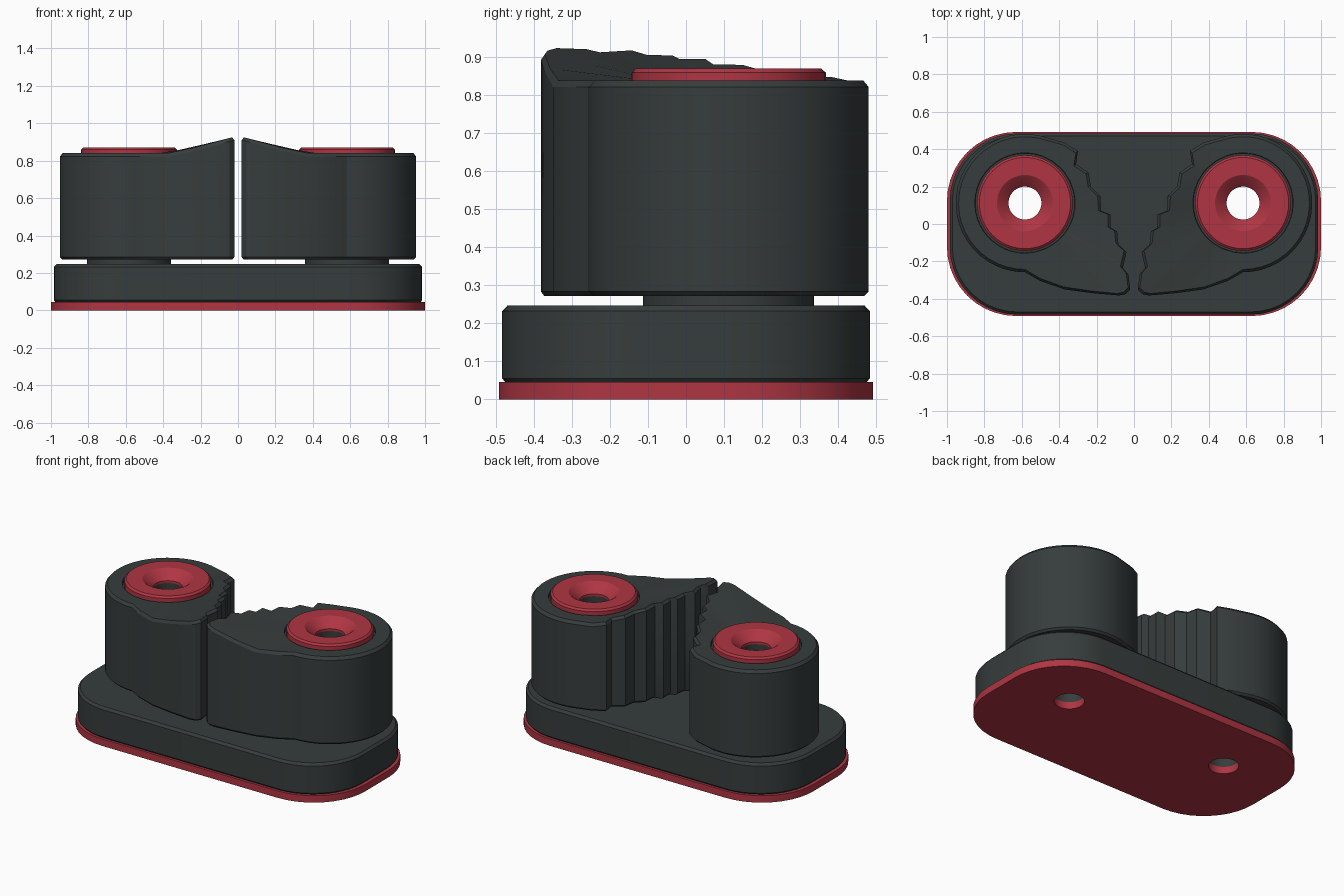
import bpy
import bmesh
from math import sin, cos, pi, radians, atan2, hypot

cube = bpy.data.objects.get("Cube")
if cube:
    bpy.data.objects.remove(cube, do_unlink=True)

PIVOT_X, PIVOT_Y = 0.583, 0.112
HOLE = 0.088


def material(name, rgb):
    m = bpy.data.materials.new(name)
    m.use_nodes = True
    m.diffuse_color = (*rgb, 1)
    m.node_tree.nodes["Principled BSDF"].inputs["Base Color"].default_value = (*rgb, 1)
    return m


dark = material("charcoal", (0.037, 0.046, 0.045))
red = material("crimson", (0.43, 0.036, 0.055))


def loft(name, rings, mat, torus=False):
    """Skin a stack of equal-length rings; cap the ends or join last to first."""
    bm = bmesh.new()
    loops = [[bm.verts.new(p) for p in ring] for ring in rings]
    pairs = list(zip(loops, loops[1:]))
    if torus:
        pairs.append((loops[-1], loops[0]))
    else:
        bm.faces.new(loops[0])
        bm.faces.new(loops[-1])
    n = len(loops[0])
    for a, b in pairs:
        for i in range(n):
            j = (i + 1) % n
            bm.faces.new((a[i], a[j], b[j], b[i]))
    bmesh.ops.recalc_face_normals(bm, faces=bm.faces[:])
    mesh = bpy.data.meshes.new(name)
    bm.to_mesh(mesh)
    bm.free()
    mesh.materials.append(mat)
    ob = bpy.data.objects.new(name, mesh)
    bpy.context.collection.objects.link(ob)
    return ob


def select_only(ob):
    bpy.ops.object.select_all(action='DESELECT')
    ob.select_set(True)
    bpy.context.view_layer.objects.active = ob


def smooth(ob):
    select_only(ob)
    bpy.ops.object.shade_smooth_by_angle(angle=radians(25))


def circle(cx, cy, r, z, n=48):
    return [(cx + r * cos(2 * pi * i / n), cy + r * sin(2 * pi * i / n), z) for i in range(n)]


def rounded_rect(hx, hy, r, z, steps=10):
    pts = []
    for k, (sx, sy) in enumerate(((1, 1), (-1, 1), (-1, -1), (1, -1))):
        for i in range(steps + 1):
            a = pi / 2 * (k + i / steps)
            pts.append((sx * (hx - r) + r * cos(a), sy * (hy - r) + r * sin(a), z))
    return pts


def drill(ob):
    """Cut the two bolt holes."""
    for side in (-1, 1):
        cutter = loft("hole_cutter", [circle(side * PIVOT_X, PIVOT_Y, HOLE, z) for z in (-0.1, 0.5)], dark)
        cutter.hide_render = True
        mod = ob.modifiers.new("hole", 'BOOLEAN')
        mod.operation = 'DIFFERENCE'
        mod.solver = 'EXACT'
        mod.object = cutter
        select_only(ob)
        bpy.ops.object.modifier_apply(modifier=mod.name)
        bpy.data.objects.remove(cutter, do_unlink=True)


# Bottom plate and base block
plate = loft("bottom_plate", [rounded_rect(1.0, 0.492, 0.37, z) for z in (0, 0.045)], red)
base = loft("base_block", [rounded_rect(0.985 - d, 0.484 - d, 0.36 - d, z)
                           for d, z in ((0.008, 0.045), (0, 0.055), (0, 0.232), (0.014, 0.247))], dark)
for ob in (plate, base):
    drill(ob)
    smooth(ob)

# Cam outline: round back, swept front edge, toothed gripping edge
outline = []
for deg in range(110, -91, -8):
    a = radians(deg)
    outline.append((PIVOT_X + 0.37 * cos(a), PIVOT_Y + 0.37 * sin(a)))
outline += [(0.5, -0.305), (0.37, -0.35), (0.22, -0.37), (0.08, -0.382), (0.045, -0.375)]
outline += [(0.02, -0.35), (0.03, -0.27), (0.06, -0.235), (0.04, -0.15), (0.083, -0.11),
            (0.09, -0.04), (0.125, -0.02), (0.125, 0.05), (0.175, 0.07), (0.18, 0.15),
            (0.23, 0.2), (0.243, 0.275), (0.31, 0.32), (0.30, 0.39), (0.37, 0.435)]
polar = [(hypot(x - PIVOT_X, y - PIVOT_Y), atan2(y - PIVOT_Y, x - PIVOT_X)) for x, y in outline]


def rim_height(x):
    """Top of the cam climbs towards the gripping edge."""
    return 0.84 + 0.27 * max(0, 0.345 - x)


def cam_ring(side, z, r=None, inset=0.0, top=False):
    pts = []
    for radius, a in polar:
        d = r if r else radius - inset
        x = PIVOT_X + d * cos(a)
        height = rim_height(x) + z if top else z
        pts.append((side * x, PIVOT_Y + d * sin(a), height))
    return pts


for side, label in ((1, "left"), (-1, "right")):
    cx = side * PIVOT_X

    # Cam body with chamfered rims and a seat for the bushing
    cam = loft(label + "_cam", [
        cam_ring(side, 0.272, r=0.12),
        cam_ring(side, 0.272, inset=0.012),
        cam_ring(side, 0.284),
        cam_ring(side, -0.018, top=True),
        cam_ring(side, 0, inset=0.015, top=True),
        cam_ring(side, 0.84, r=0.268),
        cam_ring(side, 0.822, r=0.266),
        cam_ring(side, 0.822, r=0.12)], dark, torus=True)

    # Spacer collar with its tube up the bolt hole
    collar = loft(label + "_collar", [circle(cx, PIVOT_Y, r, z) for r, z in (
        (HOLE, 0.24), (0.225, 0.24), (0.225, 0.28), (0.118, 0.28),
        (0.118, 0.8), (HOLE, 0.8))], dark, torus=True)

    # Countersunk bushing on top
    bushing = loft(label + "_bushing", [circle(cx, PIVOT_Y, r, z) for r, z in (
        (HOLE, 0.8), (0.118, 0.8), (0.118, 0.822), (0.256, 0.822), (0.256, 0.86),
        (0.244, 0.871), (0.15, 0.871), (0.142, 0.866), (HOLE, 0.815))], red, torus=True)

    for ob in (cam, collar, bushing):
        smooth(ob)
